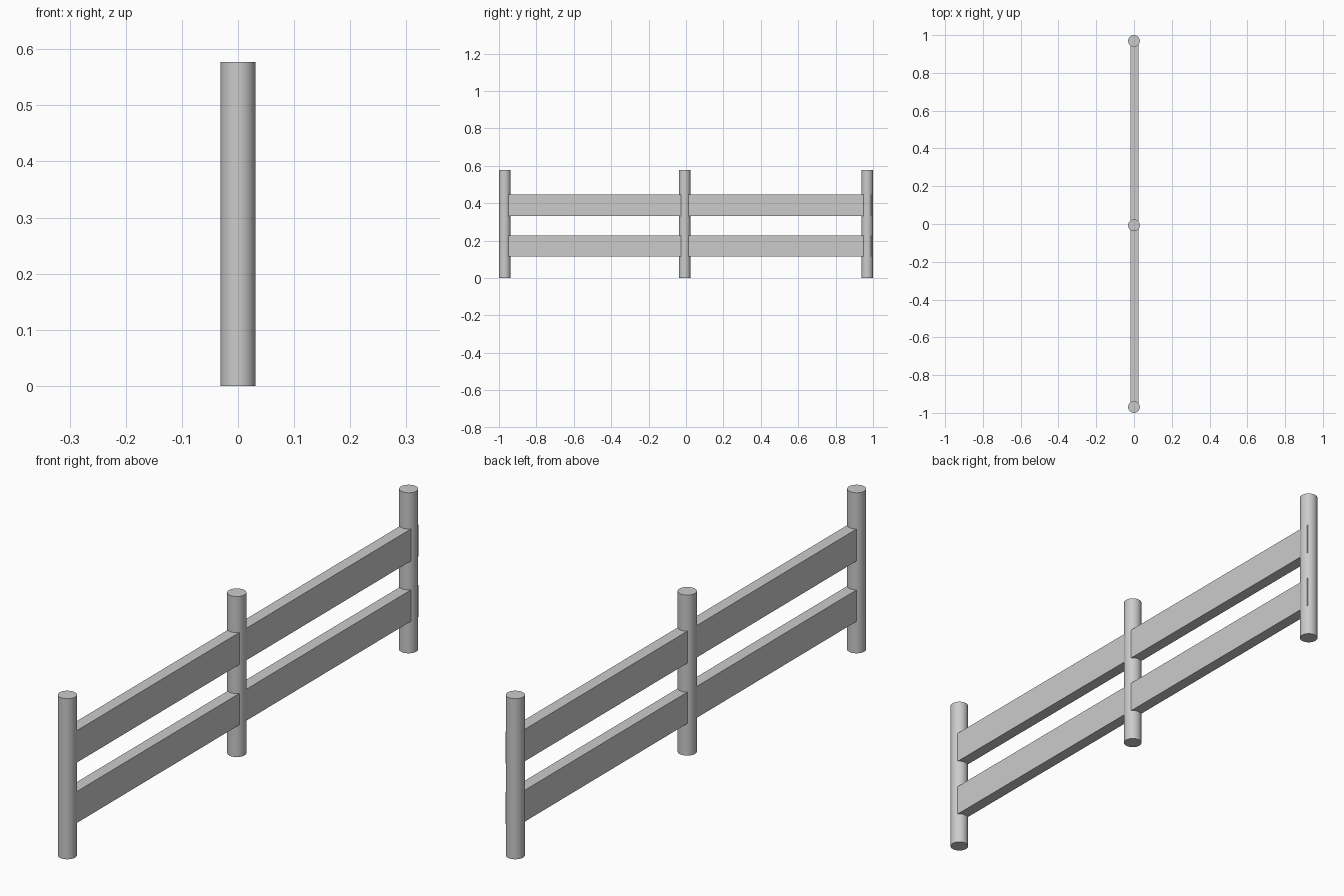
import bpy
from math import radians

if "Cube" in bpy.data.objects:
    bpy.data.objects.remove(bpy.data.objects["Cube"])

POST_R, POST_H = 0.0312, 0.577


def post(name, y):
    bpy.ops.mesh.primitive_cylinder_add(vertices=32, radius=POST_R, depth=POST_H,
                                        location=(0, y, POST_H / 2))
    bpy.context.object.name = name
    bpy.ops.object.shade_smooth_by_angle(angle=radians(30))


def rail(name, z0, z1, x0=-0.018, x1=0.024, y0=-0.989, y1=0.991):
    bpy.ops.mesh.primitive_cube_add(size=1, location=((x0 + x1) / 2, (y0 + y1) / 2, (z0 + z1) / 2))
    ob = bpy.context.object
    ob.name = name
    ob.scale = (x1 - x0, y1 - y0, z1 - z0)
    bpy.ops.object.transform_apply(location=False, rotation=False, scale=True)


# Round posts: two ends and the middle one, slightly off centre
post("near_post", -0.969)
post("middle_post", -0.007)
post("far_post", 0.969)

# Flat boards running through all three posts
rail("lower_rail", 0.115, 0.228)
rail("upper_rail", 0.332, 0.447)
